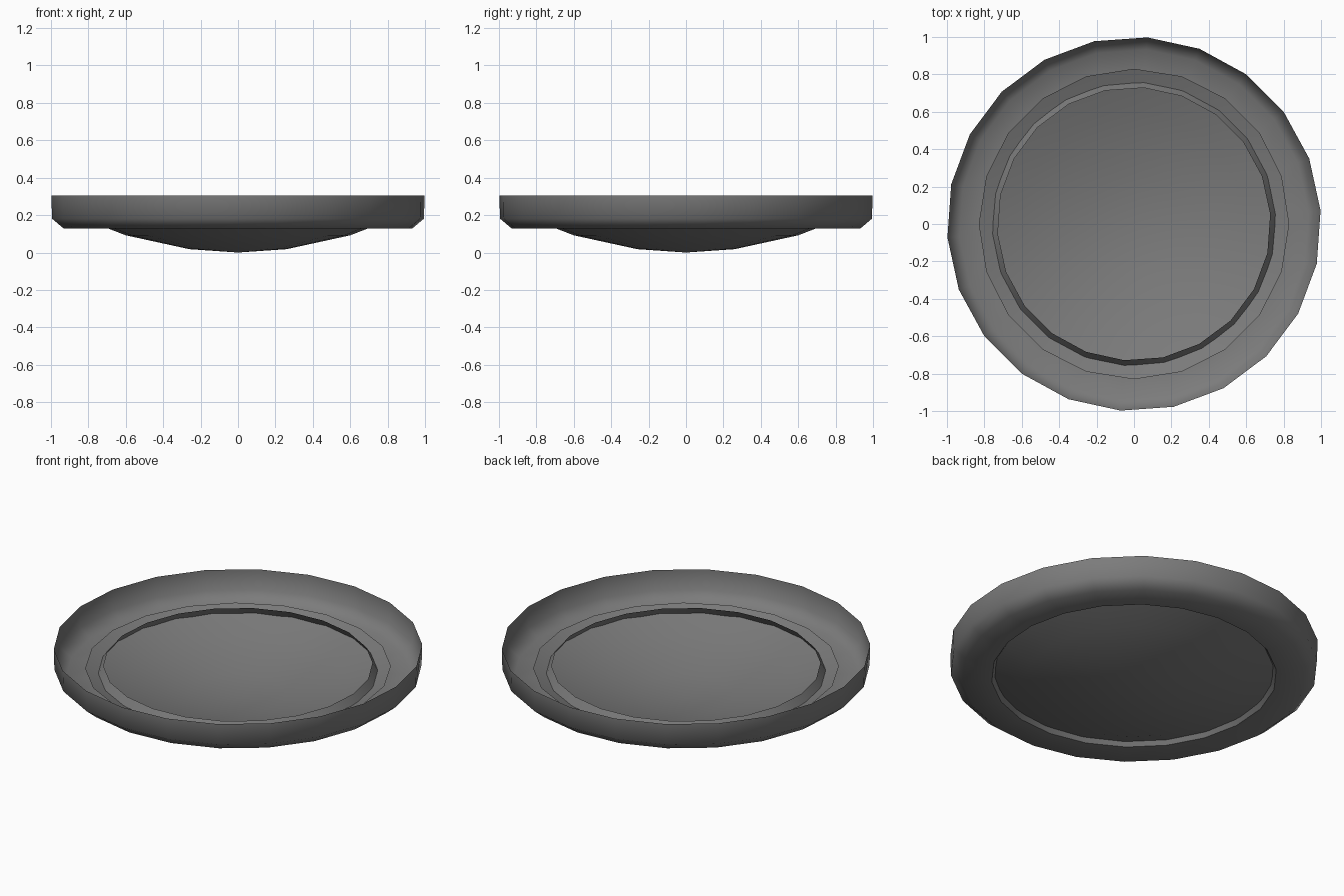
import bpy, bmesh, math

if "Cube" in bpy.data.objects:
    bpy.data.objects.remove(bpy.data.objects["Cube"])

grey = bpy.data.materials.new("dark_grey")
grey.diffuse_color = (0.2, 0.2, 0.2, 1)
grey.use_nodes = True
grey.node_tree.nodes["Principled BSDF"].inputs["Base Color"].default_value = grey.diffuse_color


def revolve(name, profile, sides, offset, pole=None):
    """Open sheet turned around z from (radius, height) points; optional pole closes the centre."""
    bm = bmesh.new()
    rings = []
    for r, z in profile:
        rings.append([bm.verts.new((r * math.cos(offset + math.tau * i / sides),
                                    r * math.sin(offset + math.tau * i / sides), z))
                      for i in range(sides)])
    for a, b in zip(rings, rings[1:]):
        for i in range(sides):
            j = (i + 1) % sides
            bm.faces.new((a[i], a[j], b[j], b[i]))
    if pole is not None:
        c = bm.verts.new((0, 0, pole))
        for i in range(sides):
            bm.faces.new((c, rings[0][i], rings[0][(i + 1) % sides]))
    bmesh.ops.recalc_face_normals(bm, faces=bm.faces)
    # smooth everywhere except across tight folds
    for f in bm.faces:
        f.smooth = True
    for e in bm.edges:
        e.smooth = e.calc_face_angle(0) < math.radians(52)
    me = bpy.data.meshes.new(name)
    bm.to_mesh(me)
    bm.free()
    me.materials.append(grey)
    ob = bpy.data.objects.new(name, me)
    bpy.context.collection.objects.link(ob)
    return ob


# Rim: thin channel with an upright outer wall and a low inner lip
revolve("outer_rim",
        [(0.73, 0.197), (0.775, 0.129), (0.935, 0.129), (0.997, 0.181), (1.0, 0.304)],
        22, math.radians(-45))

# Shallow spherical bowl that passes through the inner lip
revolve("shallow_bowl",
        [(0.26, 0.018), (0.60, 0.092), (0.83, 0.181)],
        20, 0.0, pole=0.0)
